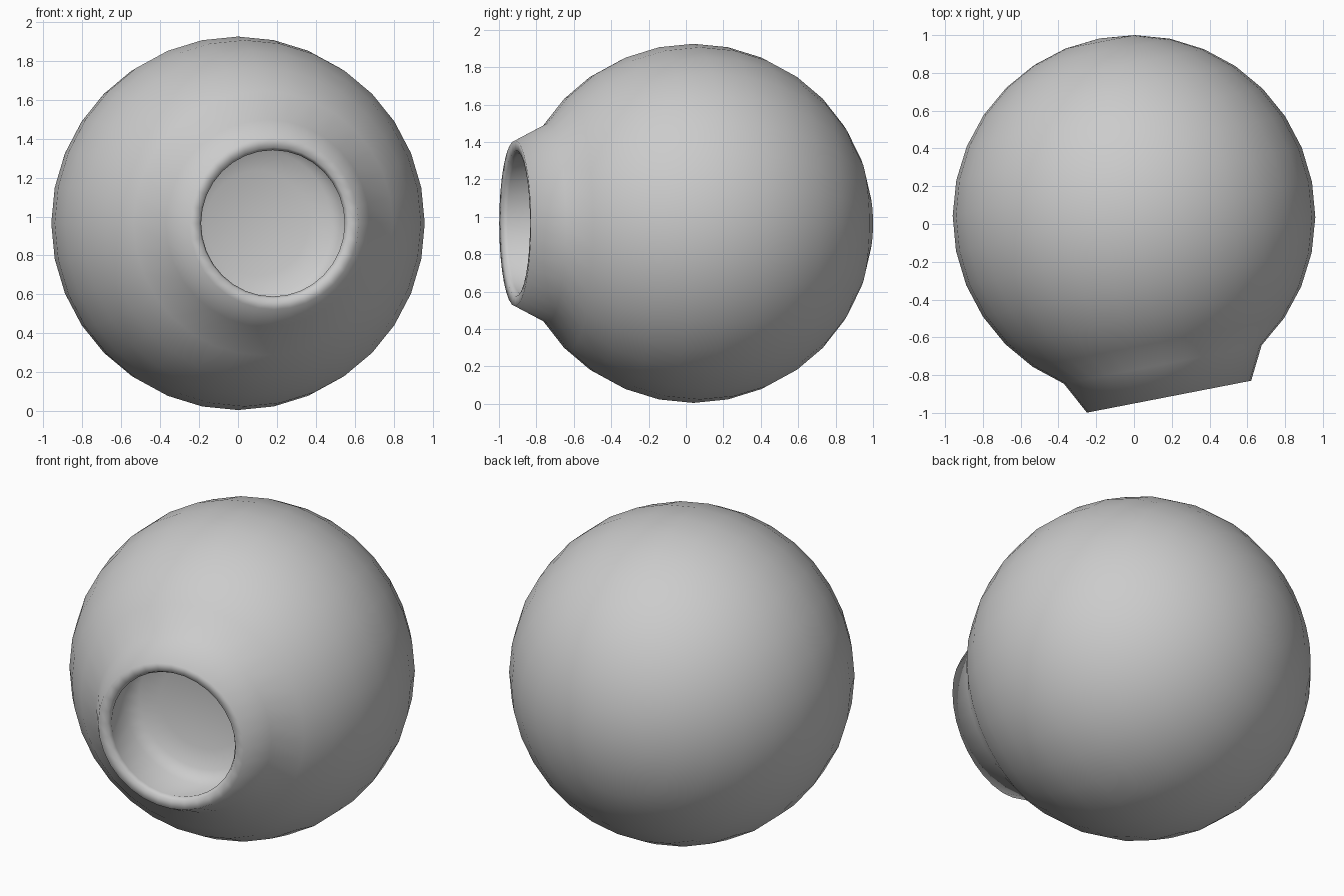
import bpy, bmesh
from math import sin, cos, pi, radians
from mathutils import Matrix

if "Cube" in bpy.data.objects:
    bpy.data.objects.remove(bpy.data.objects["Cube"])

R, SEG, RINGS = 0.96, 32, 16

# half profile as (radius, distance along the opening axis), from back pole to cavity floor
profile = [(R * sin(pi * k / RINGS), R * cos(pi * k / RINGS)) for k in range(RINGS, 2, -1)]
profile[0] = (0.0, -R)
profile += [(0.443, 0.972), (0.39, 0.966), (0.376, 0.94),                 # collar and lip
            (0.455, 0.60), (0.38, 0.55), (0.27, 0.515), (0.0, 0.505)]     # cavity wall and dished floor


def revolve(name, points, segments):
    bm = bmesh.new()
    rings = []
    for r, d in points:
        if r < 1e-6:
            rings.append([bm.verts.new((0, -d, 0))] * segments)
        else:
            rings.append([bm.verts.new((r * cos(2 * pi * i / segments), -d,
                                        r * sin(2 * pi * i / segments))) for i in range(segments)])
    for a, b in zip(rings, rings[1:]):
        for i in range(segments):
            j = (i + 1) % segments
            bm.faces.new(list(dict.fromkeys((a[i], a[j], b[j], b[i]))))
    bmesh.ops.recalc_face_normals(bm, faces=bm.faces[:])
    mesh = bpy.data.meshes.new(name)
    bm.to_mesh(mesh)
    bm.free()
    obj = bpy.data.objects.new(name, mesh)
    bpy.context.collection.objects.link(obj)
    return obj


# round shell with a collared opening, turned slightly to the right
shell = revolve("round_shell_with_collar", profile, SEG)
shell.data.transform(Matrix.Translation((0, 0.04, R + 0.005)) @ Matrix.Rotation(radians(11.0), 4, 'Z'))

bpy.context.view_layer.objects.active = shell
shell.select_set(True)
bpy.ops.object.shade_smooth_by_angle(angle=radians(80))
